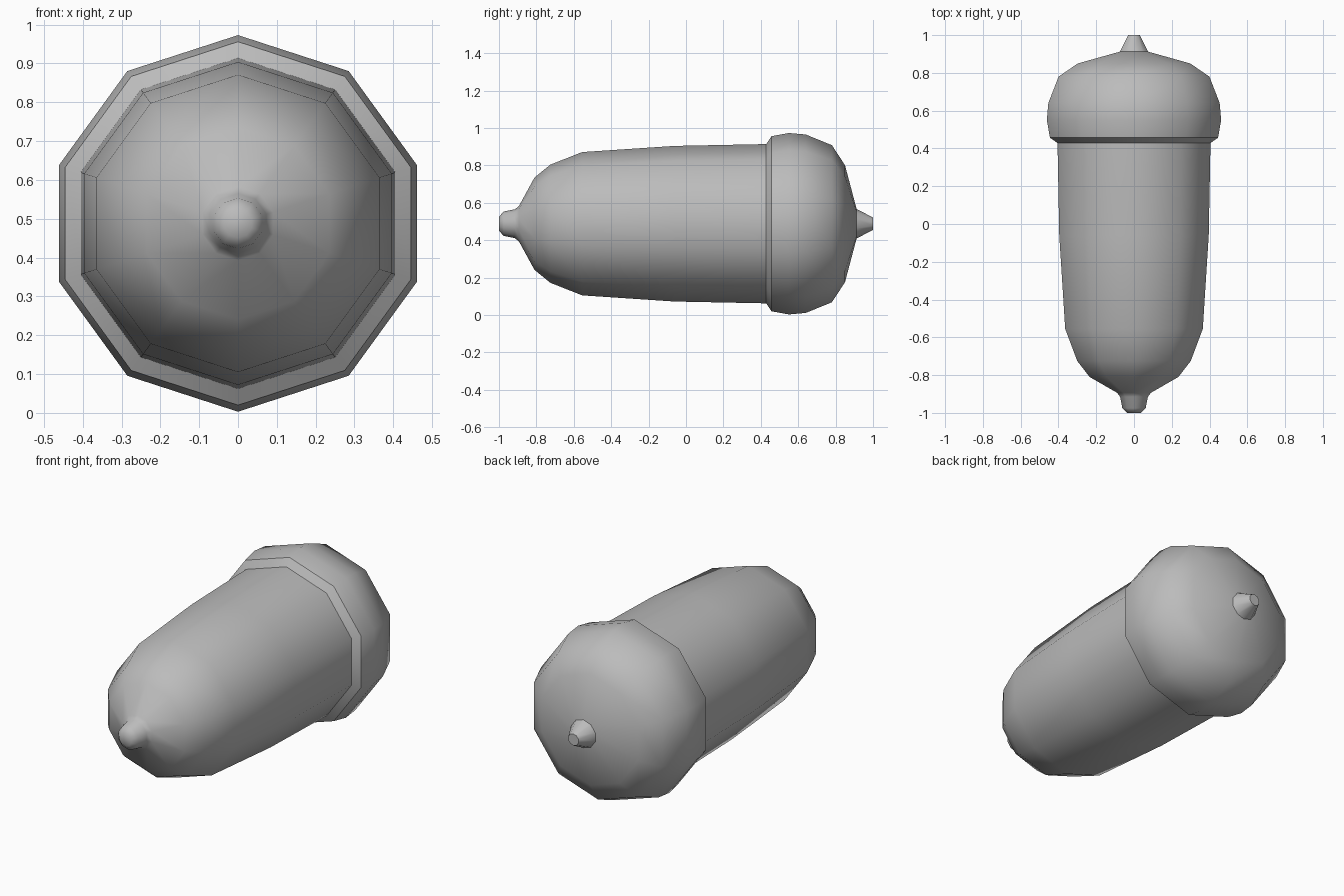
import bpy, bmesh, math

SIDES = 10
AXIS_Z = 0.488

cube = bpy.data.objects.get("Cube")
if cube:
    bpy.data.objects.remove(cube, do_unlink=True)

grey = bpy.data.materials.new("plain grey")
grey.use_nodes = True
colour = (0.5, 0.5, 0.5, 1)
grey.diffuse_color = colour
grey.node_tree.nodes["Principled BSDF"].inputs["Base Color"].default_value = colour


def lathe(name, profile, sharp_angle, close_start=False, close_end=False):
    """Turn a (y, radius) profile about the long axis, one corner pointing up."""
    bm = bmesh.new()
    rings = []
    for y, r in profile:
        angles = [math.tau * i / SIDES for i in range(SIDES)]
        rings.append([bm.verts.new((r * math.sin(a), y, AXIS_Z + r * math.cos(a))) for a in angles])
    for a, b in zip(rings, rings[1:]):
        for i in range(SIDES):
            j = (i + 1) % SIDES
            bm.faces.new((a[i], a[j], b[j], b[i]))
    if close_start:
        bm.faces.new(rings[0])
    if close_end:
        bm.faces.new(rings[-1])
    bmesh.ops.recalc_face_normals(bm, faces=bm.faces)
    mesh = bpy.data.meshes.new(name)
    bm.to_mesh(mesh)
    bm.free()
    mesh.materials.append(grey)
    obj = bpy.data.objects.new(name, mesh)
    bpy.context.collection.objects.link(obj)
    bpy.ops.object.select_all(action="DESELECT")
    obj.select_set(True)
    bpy.context.view_layer.objects.active = obj
    bpy.ops.object.shade_smooth_by_angle(angle=math.radians(sharp_angle))
    return obj


# Long nut body with its small rounded tip
lathe("nut_body", [(-1, 0.037), (-0.975, 0.065), (-0.915, 0.077), (-0.893, 0.095),
                   (-0.81, 0.247), (-0.725, 0.316), (-0.555, 0.383),
                   (-0.06, 0.416), (0.44, 0.426)], 80, close_start=True)

# Domed cup with a bevelled rim
lathe("cap", [(0.425, 0.42), (0.457, 0.468), (0.55, 0.485), (0.64, 0.477),
              (0.78, 0.42), (0.85, 0.313), (0.912, 0.08)], 42, close_end=True)

# Short tapered stem on the cap
lathe("stem", [(0.908, 0.081), (1, 0.033)], 45, close_end=True)
